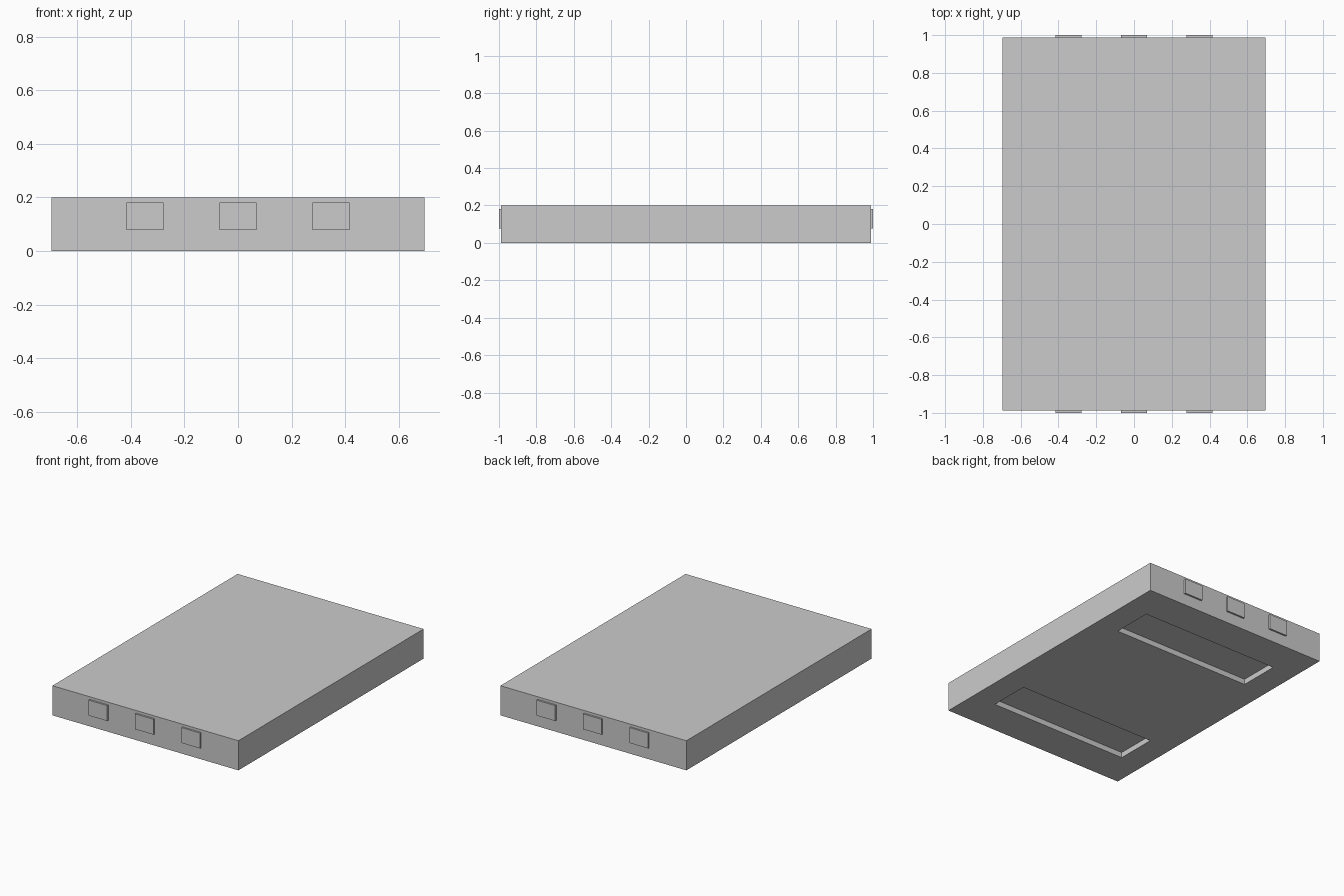
import bpy

if "Cube" in bpy.data.objects:
    bpy.data.objects.remove(bpy.data.objects["Cube"])

HALF_X, HALF_Y, HEIGHT = 0.695, 0.988, 0.2


def box(name, lo, hi):
    """Axis-aligned box between two corners."""
    bpy.ops.mesh.primitive_cube_add(size=1)
    ob = bpy.context.object
    ob.name = name
    for v in ob.data.vertices:
        v.co = [(a + b) / 2 + c * (b - a) for a, b, c in zip(lo, hi, v.co)]
    return ob


# Main slab
slab = box("slab", (-HALF_X, -HALF_Y, 0), (HALF_X, HALF_Y, HEIGHT))

# Two shallow slots recessed into the underside
for side in (-1, 1):
    y0, y1 = sorted((side * 0.462, side * 0.741))
    cutter = box("slot_cutter", (-0.521, y0, -0.1), (0.521, y1, 0.037))
    cutter.hide_render = True
    mod = slab.modifiers.new("slot", "BOOLEAN")
    mod.operation, mod.solver, mod.object = "DIFFERENCE", "EXACT", cutter
    bpy.context.view_layer.objects.active = slab
    bpy.ops.object.modifier_apply(modifier=mod.name)
    bpy.data.objects.remove(cutter)

# Three small raised pads on each end
for side, end in ((-1, "front"), (1, "back")):
    y0, y1 = sorted((side * HALF_Y, side * 1.0))
    for i in (-1, 0, 1):
        x = i * 0.347
        box(f"{end}_pad", (x - 0.0695, y0, 0.078), (x + 0.0695, y1, 0.182))
